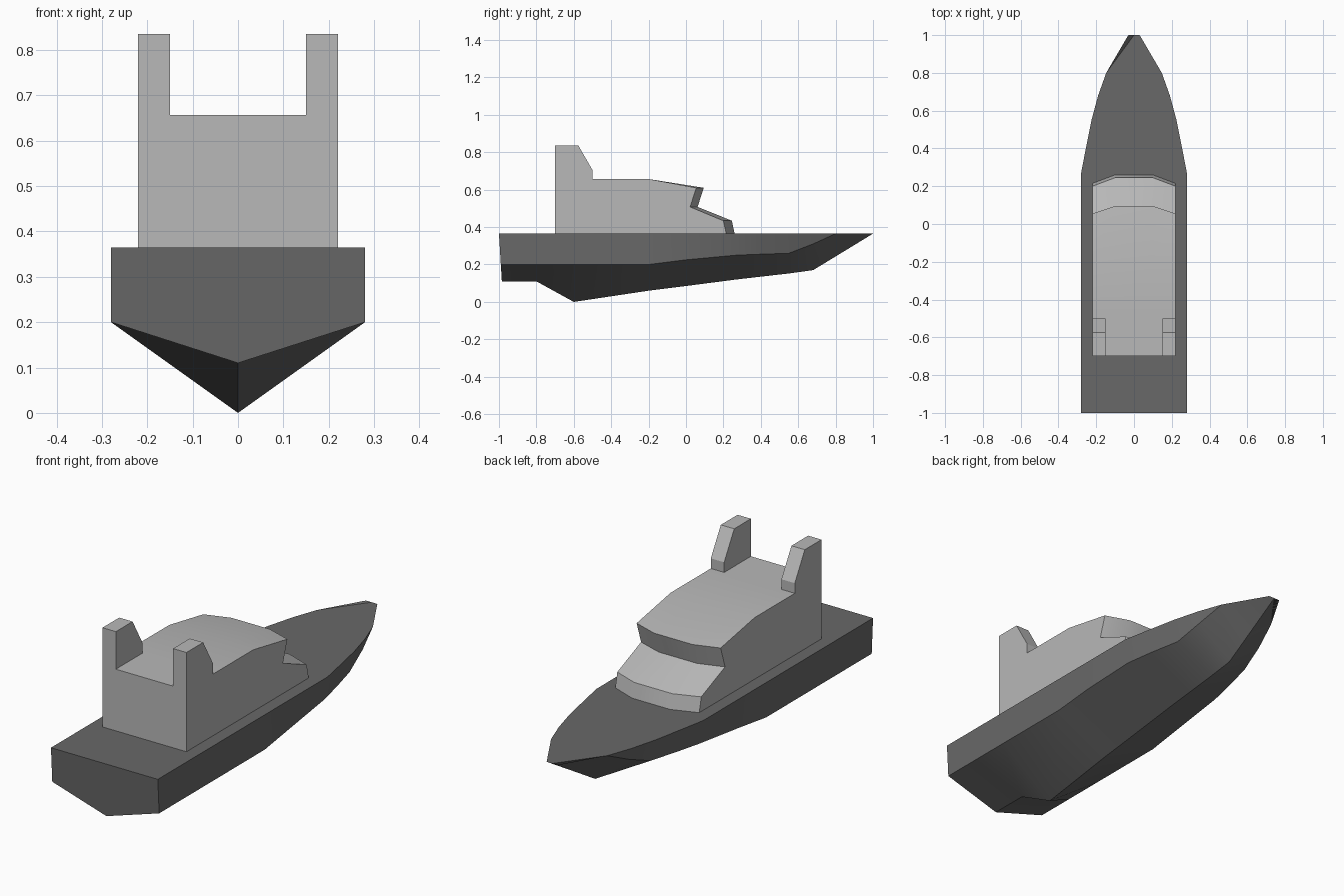
import bpy, bmesh, math

if "Cube" in bpy.data.objects:
    bpy.data.objects.remove(bpy.data.objects["Cube"], do_unlink=True)


def material(name, value):
    mat = bpy.data.materials.new(name)
    mat.use_nodes = True
    color = (value, value, value, 1)
    mat.diffuse_color = color
    mat.node_tree.nodes["Principled BSDF"].inputs["Base Color"].default_value = color
    return mat


def loft(name, sections, mat, smooth=25):
    """Skin matching cross-sections, cap both ends and join meeting points."""
    bm = bmesh.new()
    rings = [[bm.verts.new(p) for p in s] for s in sections]
    for a, b in zip(rings, rings[1:]):
        for i in range(len(a)):
            j = (i + 1) % len(a)
            bm.faces.new((a[i], a[j], b[j], b[i]))
    bm.faces.new(rings[0])
    bm.faces.new(rings[-1])
    bmesh.ops.remove_doubles(bm, verts=bm.verts, dist=0.0005)
    bmesh.ops.recalc_face_normals(bm, faces=bm.faces)
    mesh = bpy.data.meshes.new(name)
    bm.to_mesh(mesh)
    bm.free()
    mesh.materials.append(mat)
    obj = bpy.data.objects.new(name, mesh)
    bpy.context.collection.objects.link(obj)
    bpy.ops.object.select_all(action="DESELECT")
    obj.select_set(True)
    bpy.context.view_layer.objects.active = obj
    bpy.ops.object.shade_smooth_by_angle(angle=math.radians(smooth))
    return obj


hull_grey = material("dark grey hull", 0.14)
cabin_grey = material("light grey cabin", 0.48)

# Hull: y, deck half width, chine half width, chine height, keel height
DECK = 0.365
stations = [
    (-1.0, 0.28, 0.28, 0.20, 0.11),
    (-0.8, 0.28, 0.28, 0.20, 0.11),
    (-0.6, 0.28, 0.28, 0.20, 0.0),
    (-0.2, 0.28, 0.28, 0.20, 0.06),
    (0.0, 0.28, 0.275, 0.225, 0.085),
    (0.27, 0.28, 0.26, 0.25, 0.12),
    (0.4, 0.255, 0.235, 0.255, 0.135),
    (0.55, 0.225, 0.20, 0.26, 0.152),
    (0.68, 0.19, 0.177, 0.31, 0.17),
    (0.8, 0.147, 0.147, DECK, 0.243),
    (1.0, 0.03, 0.03, DECK, DECK),
]


def hull_section(y, deck, chine, chine_z, keel_z):
    points = [(-deck, DECK), (-chine, chine_z), (0, keel_z), (chine, chine_z), (deck, DECK)]
    # The transom leans forward towards the keel
    lean = 0.06 if y == -1 else 0
    return [(x, y + lean * (DECK - z), z) for x, z in points]


loft("hull", [hull_section(*s) for s in stations], hull_grey)

# Cabin: side profile, front points swept back towards the sides
profile = [(-0.7, DECK, 0), (-0.7, 0.657, 0), (-0.5, 0.657, 0), (-0.2, 0.657, 0),
           (0.095, 0.61, 0.04), (0.062, 0.508, 0.04), (0.245, 0.434, 0.045), (0.26, DECK, 0.045)]
loft("cabin", [[(x, y - sweep * side, z) for y, z, sweep in profile]
               for x, side in ((-0.22, 1), (-0.1, 0), (0.1, 0), (0.22, 1))], cabin_grey)

# Tail fins at the rear corners of the roof
fin = [(-0.7, 0.657), (-0.7, 0.835), (-0.575, 0.835), (-0.5, 0.705), (-0.5, 0.657)]
for name, side in (("left_fin", 1), ("right_fin", -1)):
    loft(name, [[(side * x, y, z) for y, z in fin] for x in (0.15, 0.22)], cabin_grey)
